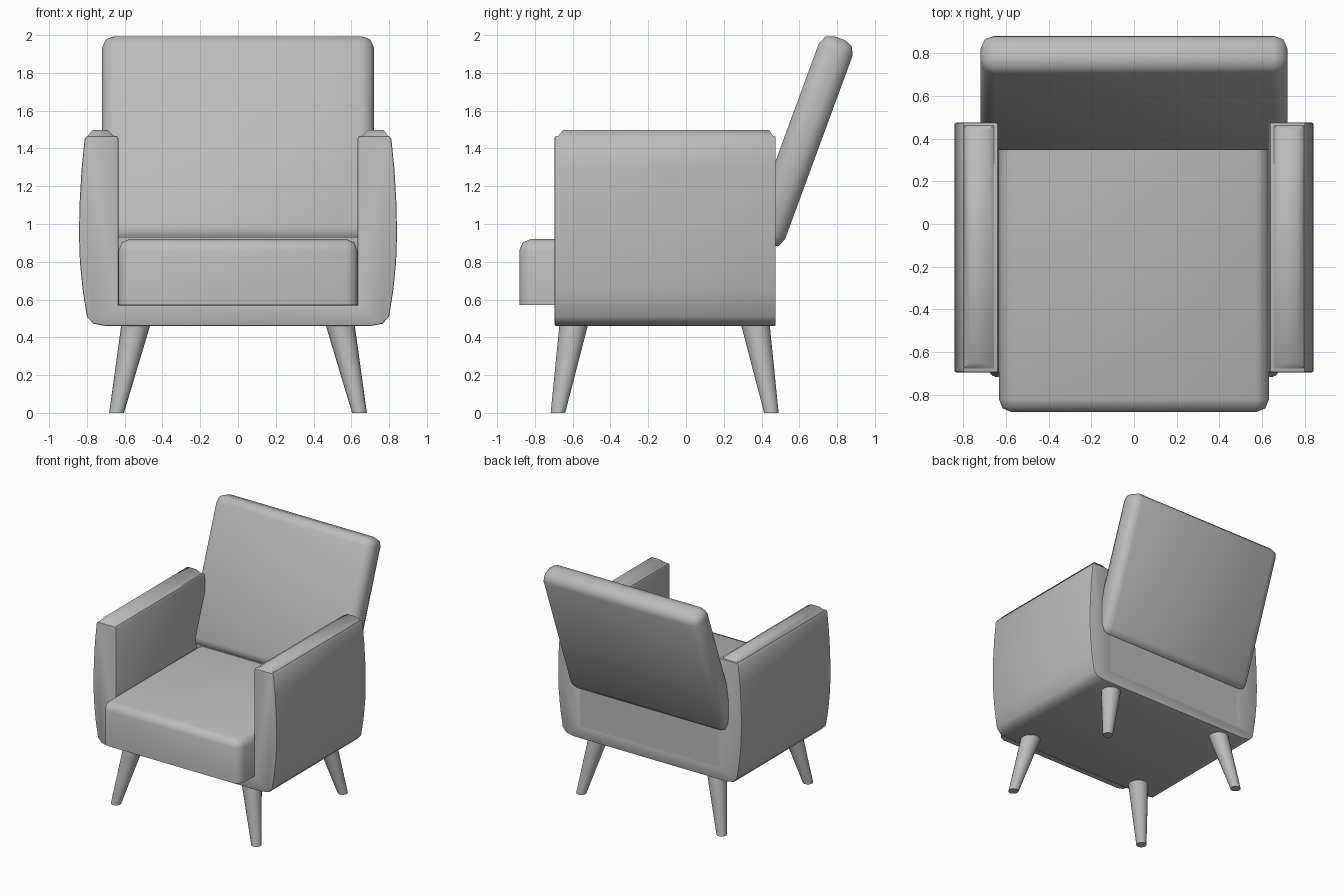
import bpy, bmesh
from math import radians, sin, cos
from mathutils import Vector, Matrix

if "Cube" in bpy.data.objects:
    bpy.data.objects.remove(bpy.data.objects["Cube"])

grey = bpy.data.materials.new("dark_grey")
grey.diffuse_color = (0.5, 0.5, 0.5, 1)
grey.use_nodes = True
grey.node_tree.nodes["Principled BSDF"].inputs["Base Color"].default_value = grey.diffuse_color


def finish(name, bm, angle=40):
    bmesh.ops.recalc_face_normals(bm, faces=bm.faces)
    mesh = bpy.data.meshes.new(name)
    bm.to_mesh(mesh)
    bm.free()
    mesh.materials.append(grey)
    ob = bpy.data.objects.new(name, mesh)
    bpy.context.collection.objects.link(ob)
    bpy.context.view_layer.objects.active = ob
    ob.select_set(True)
    bpy.ops.object.shade_smooth_by_angle(angle=radians(angle))
    ob.select_set(False)
    return ob


def box(lo, hi):
    bm = bmesh.new()
    bmesh.ops.create_cube(bm, size=1)
    lo, hi = Vector(lo), Vector(hi)
    for v in bm.verts:
        v.co = Vector((lo[i] + (v.co[i] + 0.5) * (hi[i] - lo[i]) for i in range(3)))
    return bm


def bevel(bm, edges, width, segments):
    bmesh.ops.bevel(bm, geom=edges, offset=width, segments=segments,
                    profile=0.5, affect='EDGES')


# Frame: U-shaped profile with bulging arms, extruded front to back
half = [(0.70, 0.46), (0.765, 0.472), (0.80, 0.51), (0.822, 0.65), (0.837, 0.80),
        (0.842, 0.95), (0.838, 1.12), (0.828, 1.29), (0.812, 1.45), (0.80, 1.465),
        (0.64, 1.465), (0.632, 1.45), (0.632, 0.57)]
profile = half + [(-x, z) for x, z in reversed(half)]
bm = bmesh.new()
front = bm.faces.new([bm.verts.new((x, -0.695, z)) for x, z in profile])
ext = bmesh.ops.extrude_face_region(bm, geom=[front])
bmesh.ops.translate(bm, vec=(0, 1.17, 0),
                    verts=[g for g in ext['geom'] if isinstance(g, bmesh.types.BMVert)])
rim = [e for e in bm.edges if abs(e.verts[0].co.y - e.verts[1].co.y) < 1e-5]
bevel(bm, rim, 0.008, 2)
finish("frame", bm)

# Raised tops of the arms: boxes tapering towards the top
for side, label in ((-1, "left"), (1, "right")):
    bm = box((0.645, -0.685, 1.455), (0.805, 0.467, 1.498))
    for v in bm.verts:
        if v.co.z > 1.48:
            v.co.x = 0.69 if v.co.x < 0.72 else 0.77
            v.co.y = -0.65 if v.co.y < 0 else 0.44
        v.co.x *= side
    finish(label + "_arm_top", bm, 65)

# Seat cushion: rounded on the top front and side edges and front corners
bm = box((-0.633, -0.882, 0.57), (0.633, 0.43, 0.92))
edges = []
for e in bm.edges:
    a, b = e.verts[0].co, e.verts[1].co
    top_edge = a.z > 0.9 and b.z > 0.9 and min(a.y, b.y) < 0
    corner = a.y < 0 and b.y < 0 and abs(a.x - b.x) < 1e-4
    if top_edge or corner:
        edges.append(e)
bevel(bm, edges, 0.06, 2)
finish("seat", bm, 60)

# Back panel closing the frame below the backrest
finish("back_panel", box((-0.66, 0.36, 0.54), (0.66, 0.4749, 0.93)))

# Backrest: rounded slab leaning back
bm = box((-0.72, -0.09, -0.59), (0.72, 0.10, 0.573))
bevel(bm, list(bm.edges), 0.065, 2)
bm.transform(Matrix.Translation((0, 0.612, 1.447)) @ Matrix.Rotation(radians(-20.2), 4, 'X'))
finish("backrest", bm, 60)

# Tapered, splayed round legs
for name, y_top, y_foot in (("front_leg", -0.592, -0.678), ("rear_leg", 0.365, 0.452)):
    for side, label in ((-1, "left"), (1, "right")):
        bm = bmesh.new()
        rings = []
        for x, y, z, r in ((0.643, y_foot, 0, 0.039), (0.538, y_top, 0.48, 0.078)):
            rings.append([bm.verts.new((side * x + r * cos(radians(a)), y + r * sin(radians(a)), z))
                          for a in range(0, 360, 20)])
        n = len(rings[0])
        for i in range(n):
            j = (i + 1) % n
            bm.faces.new((rings[0][i], rings[0][j], rings[1][j], rings[1][i]))
        for ring in rings:
            bm.faces.new(ring)
        finish(label + "_" + name, bm)
